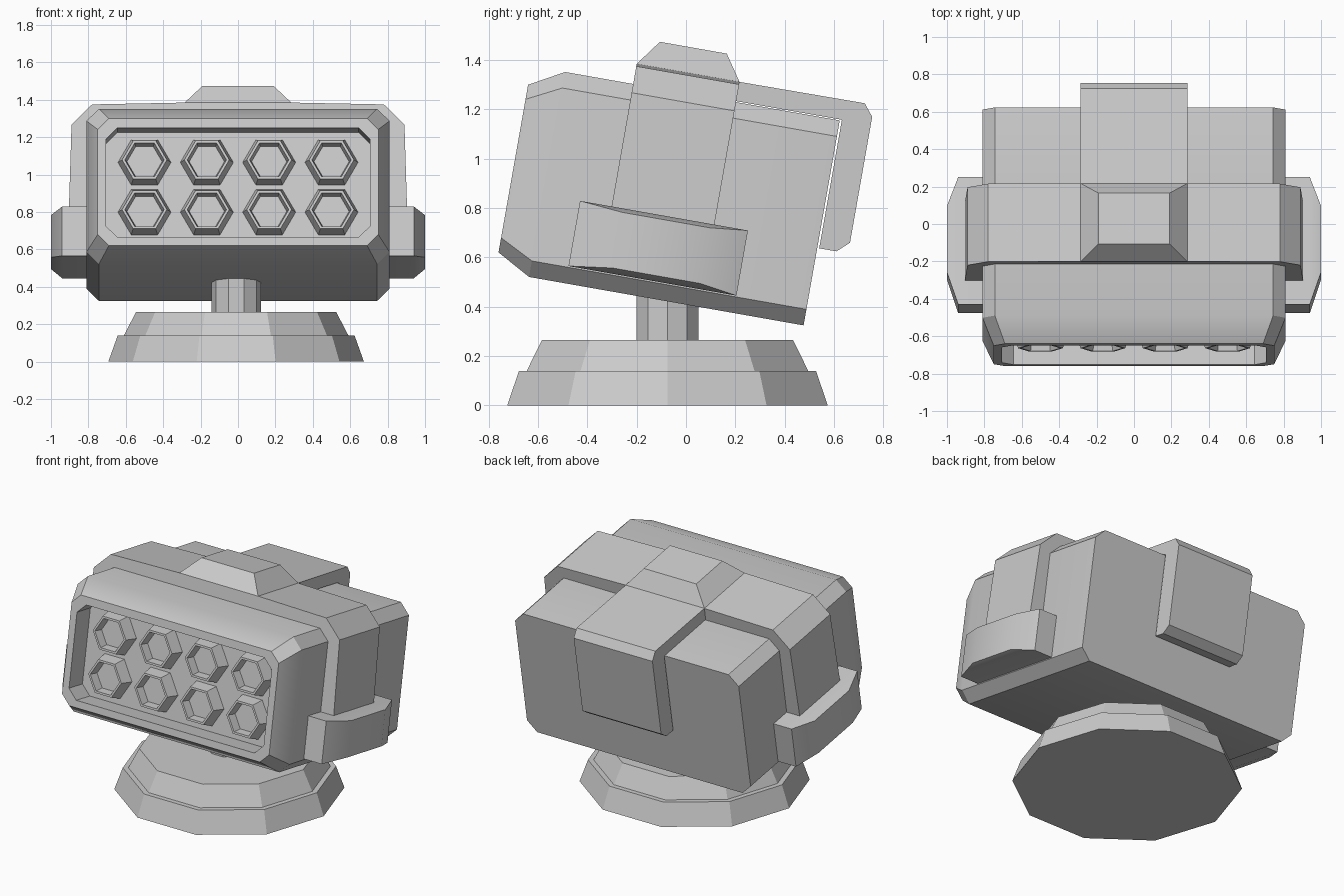
import bpy, bmesh, math

if "Cube" in bpy.data.objects:
    bpy.data.objects.remove(bpy.data.objects["Cube"])

TILT = math.radians(-10)   # the head leans back around the x axis


def loft(name, rings, tilt=True, smooth=False):
    """Skin a list of equal-length rings and cap both ends."""
    bm = bmesh.new()
    rows = [[bm.verts.new(p) for p in ring] for ring in rings]
    n = len(rows[0])
    for a, b in zip(rows, rows[1:]):
        for i in range(n):
            j = (i + 1) % n
            bm.faces.new((a[i], a[j], b[j], b[i]))
    bm.faces.new(rows[0][::-1])
    bm.faces.new(rows[-1])
    bmesh.ops.recalc_face_normals(bm, faces=bm.faces)
    mesh = bpy.data.meshes.new(name)
    bm.to_mesh(mesh)
    bm.free()
    obj = bpy.data.objects.new(name, mesh)
    bpy.context.collection.objects.link(obj)
    if tilt:
        obj.rotation_euler.x = TILT
    if smooth:
        bpy.ops.object.select_all(action='DESELECT')
        bpy.context.view_layer.objects.active = obj
        obj.select_set(True)
        bpy.ops.object.shade_smooth_by_angle(angle=math.radians(30))
    return obj


def octagon(w, z0, z1, c, y):
    """Rectangle with chamfered corners in the xz plane."""
    return [(w, y, z0 + c), (w, y, z1 - c), (w - c, y, z1), (c - w, y, z1),
            (-w, y, z1 - c), (-w, y, z0 + c), (c - w, y, z0), (w - c, y, z0)]


def rect_z(w, y0, y1, z):
    return [(-w, y0, z), (w, y0, z), (w, y1, z), (-w, y1, z)]


def circle(n, r):
    return [(r * math.cos(math.tau * i / n), r * math.sin(math.tau * i / n))
            for i in range(n)]


# Head body with bevelled front frame and recessed panel
loft("head_body", [
    octagon(0.81, 0.4025, 1.246, 0.066, 0.413),
    octagon(0.81, 0.4025, 1.246, 0.066, -0.717),
    octagon(0.75, 0.479, 1.169, 0.06, -0.856),
    octagon(0.705, 0.524, 1.118, 0.06, -0.856),
    octagon(0.705, 0.524, 1.118, 0.06, -0.715),
], smooth=True)

# Raised band around the top and sides
half = [(0.905, 0.6), (0.905, 0.72), (0.89, 1.21), (0.78, 1.319), (0.285, 1.329)]
band = half + [(-x, z) for x, z in reversed(half)]
loft("head_band", [[(x, y, z) for x, z in band] for y in (-0.437, -0.014)])

# Hump on top of the band
loft("top_hump", [
    rect_z(0.285, -0.437, -0.014, 1.30),
    rect_z(0.285, -0.437, -0.014, 1.329),
    rect_z(0.19, -0.36, -0.085, 1.433),
])

# Strap running over the top and down the back
strap = [(-0.03, 1.329), (0.501, 1.332), (0.54, 1.283), (0.54, 0.765),
         (0.492, 0.721), (0.421, 0.721), (0.421, 1.25), (-0.03, 1.25)]
loft("back_strap", [[(x, y, z) for y, z in strap] for x in (-0.285, 0.285)])

# Side brackets
for s, side in ((-1, "left"), (1, "right")):
    sections = [(0.78, -0.567, 0.124, 0.474, 0.742),
                (0.94, -0.567, 0.124, 0.474, 0.742),
                (1.0, -0.39, -0.03, 0.497, 0.726)]
    loft(side + "_bracket",
         [[(s * x, y0, z0), (s * x, y1, z0), (s * x, y1, z1), (s * x, y0, z1)]
          for x, y0, y1, z0, z1 in sections], smooth=True)

# Eight hexagonal tubes in the recess
for row, cz in enumerate((0.685, 0.955)):
    for col in range(4):
        cx = -0.5 + col / 3
        loft(f"hex_tube_{row}_{col}",
             [[(cx + a, y, cz + b) for a, b in circle(6, r)]
              for r, y in ((0.1425, -0.712), (0.12, -0.795),
                           (0.105, -0.795), (0.094, -0.74))])

# Stepped ten-sided base and post
def turned(name, profile):
    loft(name, [[(x - 0.01, y - 0.075, z) for x, y in circle(10, r)]
                for r, z in profile], tilt=False)

turned("base", [(0.683, 0), (0.633, 0.14), (0.60, 0.14), (0.535, 0.265)])
turned("post", [(0.133, 0.25), (0.133, 0.50)])
